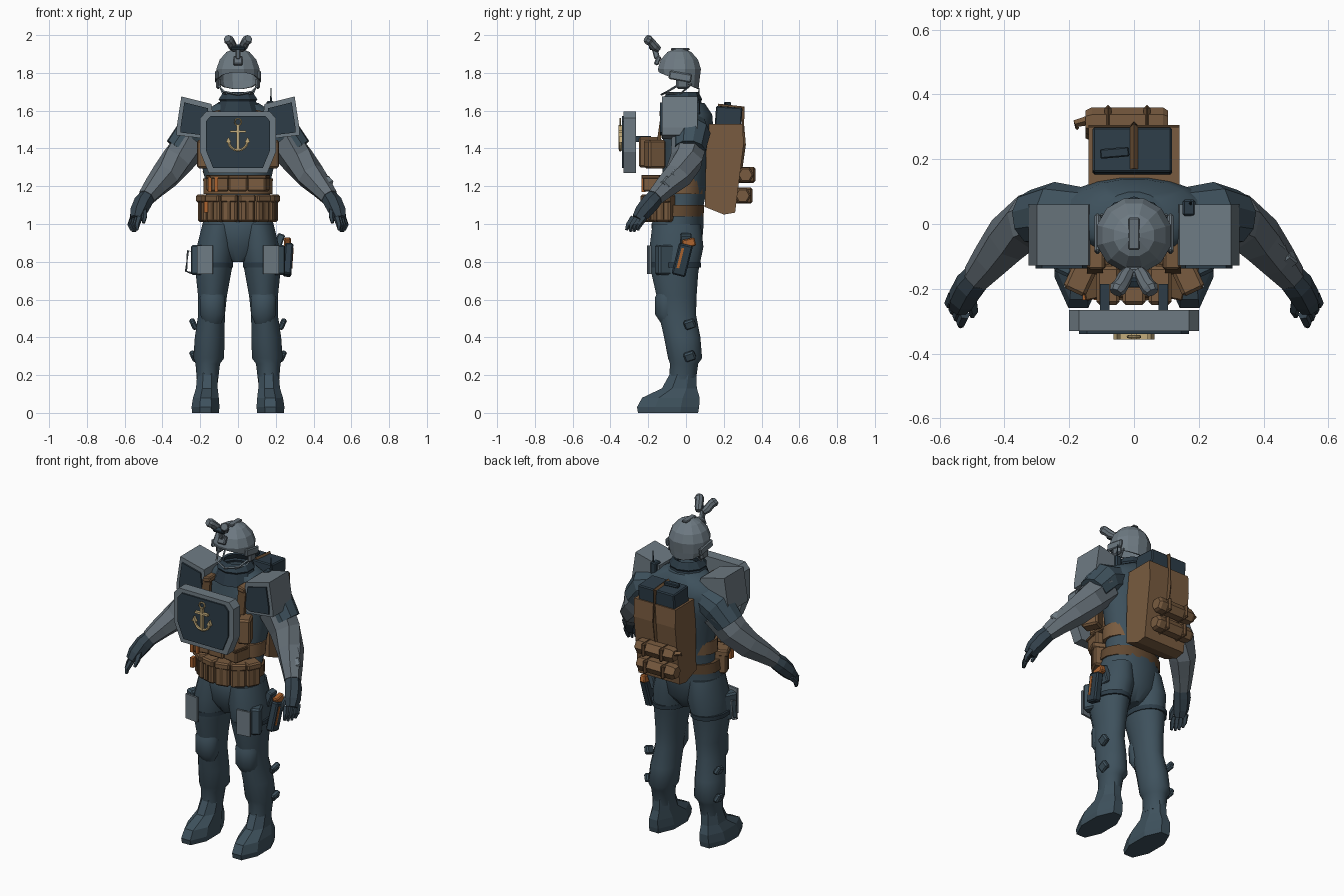
import bpy, bmesh, math
from mathutils import Vector, Matrix

cube = bpy.data.objects.get("Cube")
if cube:
    bpy.data.objects.remove(cube, do_unlink=True)


def material(name, *rgb):
    m = bpy.data.materials.new(name)
    m.use_nodes = True
    m.diffuse_color = (*rgb, 1)
    m.node_tree.nodes["Principled BSDF"].inputs["Base Color"].default_value = (*rgb, 1)
    return m


SLATE = material("slate cloth", .048, .082, .108)
NAVY = material("dark navy panel", .026, .046, .064)
GLOVE = material("dark glove", .035, .056, .074)
GREY = material("armour grey", .155, .195, .225)
SLEEVE = material("sleeve grey", .13, .16, .185)
BROWN = material("pouch brown", .19, .105, .05)
DARK_BROWN = material("strap brown", .12, .065, .03)
ORANGE = material("orange trim", .42, .13, .03)
TAN = material("tan emblem", .56, .42, .2)


def finish(bm, name, mat, smooth=False):
    bmesh.ops.recalc_face_normals(bm, faces=bm.faces)
    mesh = bpy.data.meshes.new(name)
    bm.to_mesh(mesh)
    bm.free()
    mesh.materials.append(mat)
    ob = bpy.data.objects.new(name, mesh)
    bpy.context.collection.objects.link(ob)
    if smooth:
        bpy.ops.object.select_all(action="DESELECT")
        ob.select_set(True)
        bpy.context.view_layer.objects.active = ob
        bpy.ops.object.shade_smooth_by_angle(angle=math.radians(45))
    return ob


def bridge(bm, rings, caps=True):
    n = len(rings[0])
    for a, b in zip(rings, rings[1:]):
        for i in range(n):
            j = (i + 1) % n
            bm.faces.new((a[i], a[j], b[j], b[i]))
    if caps:
        bm.faces.new(rings[0])
        bm.faces.new(rings[-1])


def loft(name, rings, mat, side=1, n=16, smooth=True, caps=True):
    """Stack of level ellipses given as x, y, z, x radius, y radius."""
    bm = bmesh.new()
    angles = [math.tau * (i + .5) / n for i in range(n)]
    bridge(bm, [[bm.verts.new((side * (x + rx * math.cos(a)), y + ry * math.sin(a), z))
                 for a in angles] for x, y, z, rx, ry in rings], caps)
    return finish(bm, name, mat, smooth)


def limb(name, stations, mat, side=1, n=7):
    """Faceted tube along a path given as x, y, z, radius."""
    bm, rings = bmesh.new(), []
    pts = [Vector(s[:3]) for s in stations]
    for i, s in enumerate(stations):
        way = pts[min(i + 1, len(pts) - 1)] - pts[max(i - 1, 0)]
        turn = way.to_track_quat("Z", "Y")
        ring = []
        for k in range(n):
            a = math.tau * k / n
            p = pts[i] + turn @ Vector((s[3] * math.cos(a), s[3] * math.sin(a), 0))
            ring.append(bm.verts.new((side * p.x, p.y, p.z)))
        rings.append(ring)
    bridge(bm, rings)
    return finish(bm, name, mat)


def box(name, at, size, mat, turn=(0, 0, 0), bevel=0):
    bm = bmesh.new()
    bmesh.ops.create_cube(bm, size=1, matrix=Matrix.Diagonal((*size, 1)))
    if bevel:
        bmesh.ops.bevel(bm, geom=bm.edges[:], offset=bevel, segments=1, affect="EDGES")
    for axis, deg in zip("XYZ", turn):
        bm.transform(Matrix.Rotation(math.radians(deg), 4, axis))
    bm.transform(Matrix.Translation(at))
    return finish(bm, name, mat)


def prism(name, outline, low, high, mat, side=1, axis="y"):
    """Outline in x-z pushed along y, or in y-z pushed along x."""
    bm = bmesh.new()
    bridge(bm, [[bm.verts.new((side * u, d, v) if axis == "y" else (d, u, v))
                 for u, v in outline] for d in (low, high)])
    return finish(bm, name, mat)


def shrink(outline, amount):
    mid = sum((Vector(p) for p in outline), Vector((0, 0))) / len(outline)
    return [tuple(mid + (Vector(p) - mid) * amount) for p in outline]


# Torso, hips and collar
loft("torso", [(0, -.05, .8, .04, .08), (0, -.045, .88, .18, .13), (0, -.045, 1, .19, .14),
               (0, -.02, 1.1, .165, .115), (0, 0, 1.25, .18, .125), (0, .01, 1.42, .22, .135),
               (0, .015, 1.52, .26, .13), (0, .02, 1.58, .21, .12), (0, 0, 1.64, .11, .1)], SLATE, n=20)
collar = loft("collar", [(0, -.02, 1.58, .13, .12), (0, -.02, 1.65, .1, .1), (0, -.02, 1.66, .108, .105),
                         (0, -.015, 1.7, .08, .08)], NAVY, n=10, smooth=False, caps=False)
collar.modifiers.new("thickness", "SOLIDIFY").thickness = .012

for s, word in ((1, "left"), (-1, "right")):
    # Legs, knee pads and boots
    loft(word + "_leg", [(.1, -.05, 1, .09, .13), (.115, -.05, .88, .105, .145), (.13, -.06, .75, .097, .128),
                         (.135, -.05, .62, .078, .108), (.14, -.045, .52, .072, .1), (.15, -.02, .4, .08, .098),
                         (.155, -.005, .29, .083, .092), (.16, -.01, .26, .066, .076), (.162, -.02, .16, .056, .072)],
         SLATE, s)
    loft(word + "_knee_pad", [(.135, -.1, .47, .045, .03), (.135, -.105, .52, .068, .06),
                              (.135, -.105, .61, .07, .062), (.135, -.1, .67, .045, .035)], SLATE, s, 12)
    loft(word + "_boot", [(.162, -.015, .21, .058, .074), (.165, -.035, .13, .062, .1), (.17, -.08, .08, .074, .165),
                          (.172, -.095, .03, .08, .178), (.172, -.095, 0, .076, .172)], SLATE, s, 8, False)
    for z in (.3, .47):
        box(word + "_leg_flap", (s * .235, .02, z), (.03, .06, .05), SLATE, (20, s * 25, 0), .008)
    box(word + "_thigh_pouch", (s * .2, -.1, .81), (.06, .12, .16), SLATE, (0, 0, s * 25), .01)
    box(word + "_thigh_plate", (s * .175, -.195, .81), (.085, .012, .15), GREY, (0, 0, s * 8))
    loft(word + "_thigh_strap", [(.13, -.055, .77, .105, .136), (.13, -.055, .795, .106, .138)], NAVY, s)

    # Shoulders, sleeves and gloves
    limb(word + "_shoulder", [(.14, .03, 1.52, .08), (.24, .03, 1.48, .1), (.31, .02, 1.39, .085)], SLATE, s, 10)
    limb(word + "_sleeve", [(.24, .02, 1.44, .1), (.32, .005, 1.34, .09), (.385, -.045, 1.255, .078),
                            (.44, -.11, 1.195, .062), (.485, -.165, 1.14, .048)], SLEEVE, s)
    limb(word + "_glove", [(.475, -.155, 1.15, .044), (.505, -.19, 1.11, .05), (.53, -.23, 1.06, .046),
                           (.542, -.255, 1.025, .034)], GLOVE, s)
    for k in range(4):
        d = (k - 1.5) * .02
        limb(word + "_finger", [(.54 + d * .6, -.25 + d, 1.035, .017), (.553 + d * .6, -.277 + d, .995, .015),
                                (.55 + d * .5, -.285 + d, .955 + abs(d) * .4, .008)], GLOVE, s, 5)
    limb(word + "_thumb", [(.505, -.22, 1.09, .02), (.495, -.265, 1.04, .016), (.5, -.285, 1.005, .008)], GLOVE, s, 5)

    # Shoulder armour with dark front panel
    guard = [(.3, 1.675), (.14, 1.635), (.12, 1.47), (.16, 1.45), (.325, 1.47), (.325, 1.51)]
    prism(word + "_shoulder_guard", guard, -.128, .06, GREY, s)
    prism(word + "_guard_panel", shrink(guard, .78), -.137, -.128, NAVY, s)
    # Carrier straps and magazine pouches
    box(word + "_carrier_strap", (s * .115, -.03, 1.585), (.05, .22, .03), BROWN, (0, s * 12, 0), .006)
    box(word + "_chest_strap", (s * .12, -.135, 1.5), (.05, .02, .16), DARK_BROWN, (-8, 0, 0))
    box(word + "_chest_side_pouch", (s * .165, -.165, 1.37), (.075, .1, .15), BROWN, (0, 0, s * 25), .01)
    box(word + "_shield_mount", (s * .09, -.235, 1.45), (.03, .1, .03), NAVY)

    # Helmet fittings
    box(word + "_ear_rail", (s * .113, -.03, 1.78), (.018, .12, .045), GREY, (-10, 0, 0), .006)
    box(word + "_ear_cup", (s * .105, -.02, 1.745), (.025, .065, .06), SLEEVE, (0, 0, 0), .01)
    limb(word + "_chin_strap", [(.1, -.05, 1.73, .006), (.075, -.1, 1.7, .006), (0, -.13, 1.685, .006)], GREY, s, 4)
    limb(word + "_rear_strap", [(.1, .03, 1.74, .005), (.08, -.03, 1.69, .005), (.06, -.11, 1.69, .005)], GREY, s, 4)
    # Goggles raised on the brow
    limb(word + "_goggle_tube", [(.016, -.145, 1.925, .018), (.028, -.165, 1.94, .024), (.04, -.188, 1.965, .024),
                                 (.05, -.2, 1.975, .027), (.056, -.212, 1.982, .02)], SLEEVE, s, 8)

# Helmet shell, cut to rise above the brow
bpy_helmet = loft("helmet", [(0, -.02, 1.7, .098, .088), (0, -.03, 1.76, .117, .105), (0, -.035, 1.82, .119, .118),
                             (0, -.035, 1.87, .1, .102), (0, -.035, 1.91, .064, .066), (0, -.035, 1.928, .02, .02)],
                  GREY, n=12, smooth=False)
bm = bmesh.new()
bm.from_mesh(bpy_helmet.data)
bmesh.ops.bisect_plane(bm, geom=bm.verts[:] + bm.edges[:] + bm.faces[:], plane_co=(0, -.03, 1.755),
                       plane_no=(0, .42, 1), clear_inner=True)
bm.to_mesh(bpy_helmet.data)
bm.free()
bpy_helmet.modifiers.new("thickness", "SOLIDIFY").thickness = .008
box("helmet_crest", (0, -.03, 1.925), (.035, .1, .012), SLEEVE, (0, 0, 0), .004)
box("goggle_shroud", (0, -.15, 1.865), (.05, .025, .05), SLEEVE, (-25, 0, 0), .006)
box("goggle_arm", (0, -.16, 1.905), (.025, .03, .06), GREY, (15, 0, 0), .005)
box("goggle_bridge", (0, -.18, 1.935), (.075, .03, .022), NAVY, (30, 0, 0), .004)

# Chest shield, its panel and the anchor ornament
half = [(0, 1.595), (.17, 1.595), (.2, 1.56), (.2, 1.38), (.155, 1.27), (0, 1.27)]
shield = half + [(-x, z) for x, z in reversed(half[1:-1])]
prism("chest_shield", shield, -.33, -.265, GREY)
prism("shield_panel", shrink(shield, .85), -.339, -.33, NAVY)
box("anchor_shank", (0, -.348, 1.46), (.014, .018, .13), TAN)
box("anchor_stock", (0, -.348, 1.49), (.085, .018, .012), TAN)
arc = [(.05 * math.cos(math.pi * k / 8), -.348, 1.44 - .05 * math.sin(math.pi * k / 8), .008) for k in range(9)]
limb("anchor_arms", arc, TAN, n=6)
ring = [(.018 * math.cos(math.tau * k / 10), -.348, 1.54 + .018 * math.sin(math.tau * k / 10), .005)
        for k in range(11)]
limb("anchor_ring", ring, TAN, n=6)
for s in (1, -1):
    fluke = [(.036, 1.432), (.064, 1.432), (.052, 1.462)]
    prism("anchor_fluke", fluke, -.356, -.339, TAN, s)

# Chest pouches behind the shield, and the belly row
for k in range(3):
    x = (k - 1) * .08
    box("magazine_pouch", (x, -.19, 1.38), (.072, .12, .16), BROWN, (0, 0, 0), .01)
    box("belly_pouch", (x * 1.35, -.165, 1.215), (.1, .11, .085), BROWN, (0, 0, -x * 150), .008)
    box("belly_flap", (x * 1.35, -.178, 1.25), (.104, .1, .02), DARK_BROWN, (0, 0, -x * 150), .004)
for x in (-.15, -.115):
    box("orange_tab", (x, -.225, 1.21), (.018, .02, .08), ORANGE)

# Belt with pouches wrapped around the front and sides
loft("belt", [(0, -.02, 1.16, .185, .125), (0, -.015, 1.24, .188, .13)], BROWN)
loft("hip_belt", [(0, -.04, 1.04, .19, .135), (0, -.035, 1.1, .185, .135)], DARK_BROWN)
for k in range(6):
    a = math.radians(-155 + 26 * k)
    x, y = .18 * math.cos(a), -.045 + .15 * math.sin(a)
    turn = (0, 0, math.degrees(a) + 90)
    box("belt_pouch", (x, y, 1.075), (.085, .075, .13), BROWN, turn, .01)
    box("belt_pouch_flap", (x * 1.04, y - .003, 1.135), (.09, .08, .04), BROWN, turn, .008)
    box("belt_pouch_strap", (x * 1.2, y + .037 * math.sin(a), 1.08), (.018, .012, .11), DARK_BROWN, turn)
box("orange_pull", (-.17, -.19, 1.09), (.02, .03, .06), ORANGE)

# Backpack with dark lid box, strap and rear pouches
pack = [(.11, 1.53), (.3, 1.53), (.305, 1.42), (.26, 1.06), (.2, 1.05), (.1, 1.09)]
prism("backpack", pack, -.14, .14, BROWN, axis="x")
box("lid_box", (-.005, .225, 1.56), (.245, .14, .12), NAVY, (-4, 0, 0), .006)
box("lid_handle", (-.06, .22, 1.635), (.09, .03, .02), NAVY, (0, 0, 5), .004)
limb("pack_strap", [(0, .17, 1.625, .012), (0, .3, 1.615, .012), (0, .305, 1.42, .012), (0, .285, 1.28, .012)],
     DARK_BROWN, n=4)
for z, y in ((1.26, .315), (1.15, .3)):
    limb("rear_roll", [(-.15, y, z, .035), (-.13, y, z, .045), (.09, y, z, .045), (.105, y, z, .035)], BROWN, n=6)
    for x in (-.08, .04):
        box("roll_strap", (x, y + .005, z), (.022, .095, .085), DARK_BROWN, (0, 0, 0), .01)
limb("roll_pull", [(-.14, .32, 1.27, .015), (-.18, .31, 1.28, .012), (-.175, .295, 1.26, .006)], BROWN, n=4)

# Holster on the left thigh, clip on the right
box("holster", (.265, -.02, .81), (.045, .075, .17), NAVY, (-14, 4, 0), .008)
box("holster_hanger", (.215, 0, .9), (.04, .06, .1), SLATE, (0, 20, 0), .006)
box("sidearm_grip", (.262, .015, .9), (.035, .07, .045), ORANGE, (12, 0, 0), .006)
box("holster_trim", (.288, -.03, .82), (.006, .014, .11), ORANGE, (-14, 4, 0))
clip = [(-.245, -.1, .74, .006), (-.275, -.1, .75, .006), (-.265, -.1, .86, .006), (-.235, -.1, .85, .006)]
limb("thigh_clip", clip + clip[:1], GREY, n=4)

# Radio with aerial and forearm kit on the left
box("radio", (.17, .05, 1.6), (.04, .05, .1), NAVY, (0, 0, 0), .006)
limb("aerial", [(.175, .06, 1.62, .006), (.175, .07, 1.72, .003)], NAVY, n=5)
for x, y, z in ((.425, -.07, 1.255), (.46, -.115, 1.215)):
    box("forearm_pouch", (x, y, z), (.05, .075, .05), GREY, (20, 42, -40), .006)
